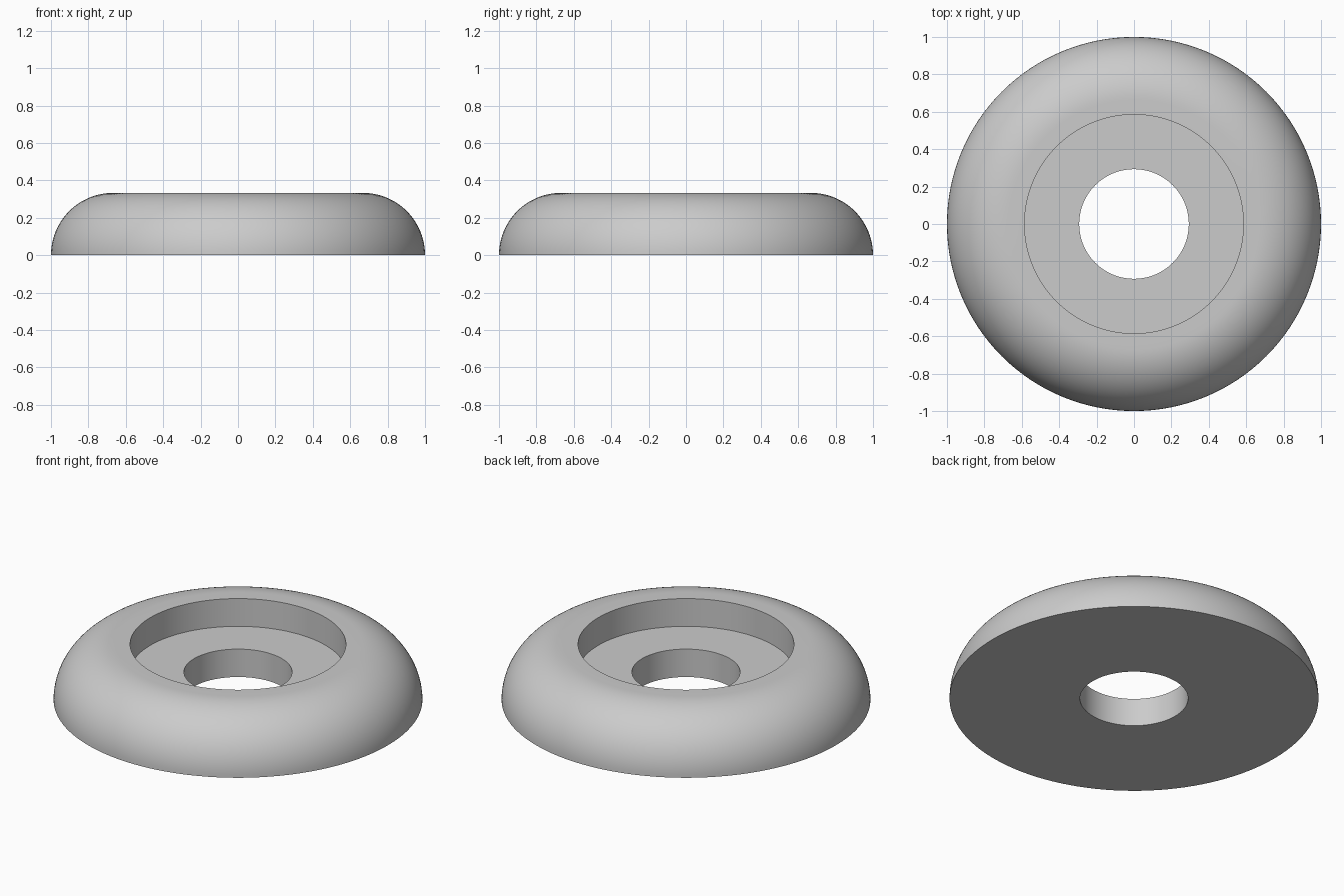
import bpy, bmesh, math

cube = bpy.data.objects.get("Cube")
if cube:
    bpy.data.objects.remove(cube, do_unlink=True)

SEGMENTS = 128
ARC_STEPS = 24
HEIGHT = 0.333          # also the radius of the rounded shoulder
HOLE, RECESS, FLOOR = 0.293, 0.585, 0.167

grey = bpy.data.materials.new("plain grey")
grey.use_nodes = True
colour = (0.6, 0.6, 0.6, 1)
grey.diffuse_color = colour
grey.node_tree.nodes["Principled BSDF"].inputs["Base Color"].default_value = colour

# Closed cross-section: underside, rounded shoulder, recess wall and floor, hole
profile = [(HOLE, 0)]
for i in range(ARC_STEPS + 1):
    a = math.pi / 2 * i / ARC_STEPS
    profile.append((1 - HEIGHT + HEIGHT * math.cos(a), HEIGHT * math.sin(a)))
profile += [(RECESS, HEIGHT), (RECESS, FLOOR), (HOLE, FLOOR)]

# Revolve the cross-section around z
bm = bmesh.new()
verts = [bm.verts.new((r, 0, z)) for r, z in profile]
edges = [bm.edges.new((v, verts[i - 1])) for i, v in enumerate(verts)]
bmesh.ops.spin(bm, geom=verts + edges, cent=(0, 0, 0), axis=(0, 0, 1),
               angle=math.tau, steps=SEGMENTS, use_merge=True)
bmesh.ops.remove_doubles(bm, verts=bm.verts, dist=0.0001)
bmesh.ops.recalc_face_normals(bm, faces=bm.faces)
mesh = bpy.data.meshes.new("recessed_washer")
bm.to_mesh(mesh)
bm.free()
mesh.materials.append(grey)

washer = bpy.data.objects.new("recessed_washer", mesh)
bpy.context.collection.objects.link(washer)
bpy.context.view_layer.objects.active = washer
washer.select_set(True)
bpy.ops.object.shade_smooth_by_angle(angle=math.radians(30))
